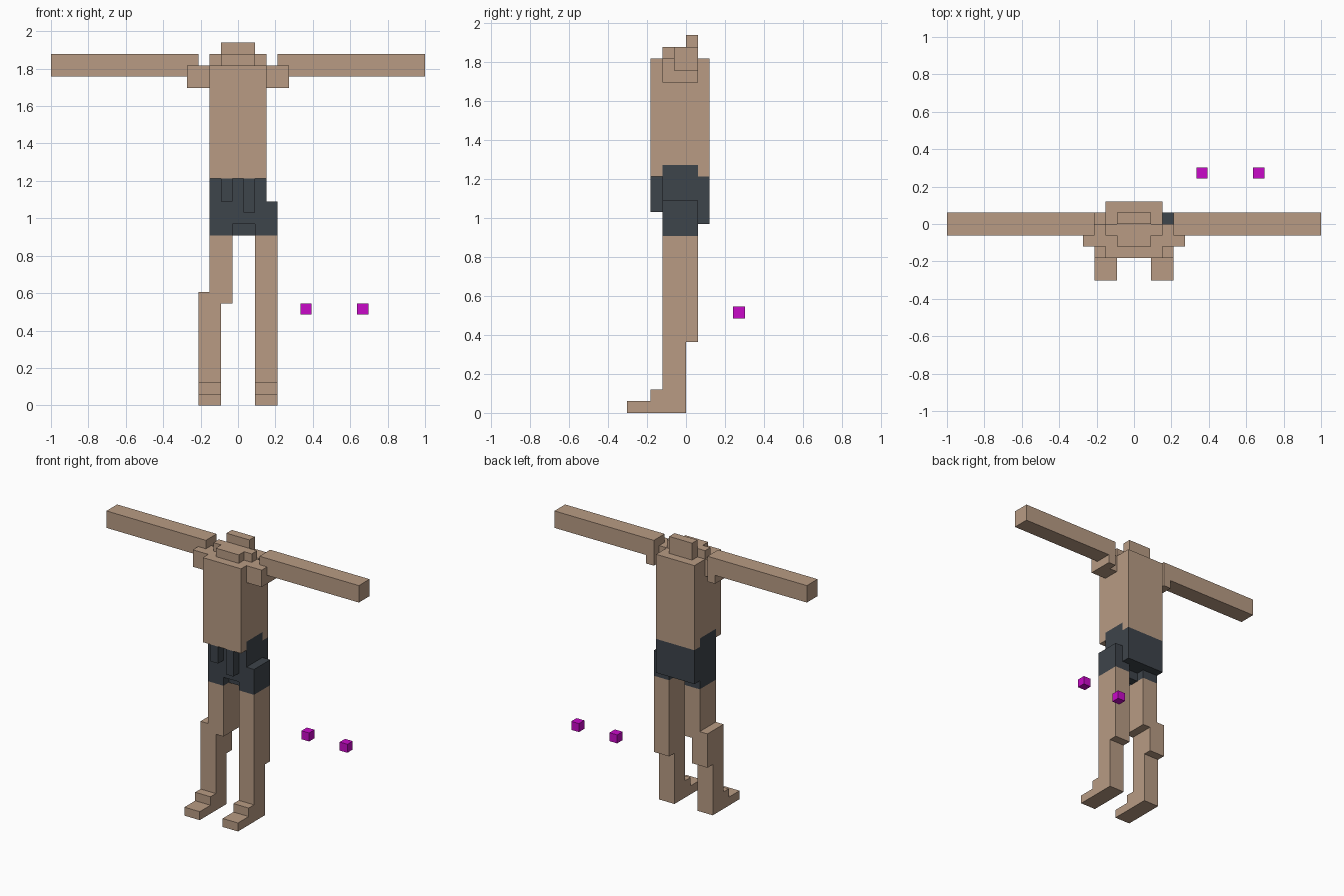
import bpy
import bmesh

cube = bpy.data.objects.get("Cube")
if cube:
    bpy.data.objects.remove(cube, do_unlink=True)

U = 2 / 33  # edge of one block


def material(name, rgb):
    m = bpy.data.materials.new(name)
    m.use_nodes = True
    m.diffuse_color = (*rgb, 1)
    m.node_tree.nodes["Principled BSDF"].inputs["Base Color"].default_value = (*rgb, 1)
    return m


SKIN = material("tan skin", (0.48, 0.33, 0.23))
CLOTH = material("dark cloth", (0.048, 0.058, 0.07))
MARK = material("magenta marker", (0.58, 0.003, 0.58))


def part(name, mat, *boxes):
    """Build one object from boxes given as x, y and z ranges in blocks."""
    bm = bmesh.new()
    for ranges in boxes:
        verts = bmesh.ops.create_cube(bm, size=1)["verts"]
        for v in verts:
            for i, (lo, hi) in enumerate(ranges):
                v.co[i] = U * (hi if v.co[i] > 0 else lo)
    mesh = bpy.data.meshes.new(name)
    bm.to_mesh(mesh)
    bm.free()
    mesh.materials.append(mat)
    obj = bpy.data.objects.new(name, mesh)
    bpy.context.collection.objects.link(obj)
    return obj


def span(side, lo, hi):
    """x range on one side of the body."""
    return tuple(sorted((side * lo, side * hi)))


BODY = (-2.5, 2.5)

# Torso with its front and back hem hanging over the waist
part("torso", SKIN,
     (BODY, (-3, 2), (21, 30)),
     (BODY, (-3, -2), (20, 21)),
     (BODY, (1, 2), (20, 21)))

# Head
part("head", SKIN,
     ((-1.5, 1.5), (-2, 1), (30, 31)),
     ((-1.5, 1.5), (0, 1), (31, 32)))

# Shorts: hips, seat, legs and crotch
part("shorts", CLOTH,
     (BODY, (-2, 1), (16, 21)),
     (BODY, (1, 2), (16, 20)),
     ((2.5, 3.5), (-2, 1), (16, 18)),
     ((1.5, 3.5), (-2, 1), (15, 16)),
     ((-2.5, -0.5), (-2, 1), (15, 16)),
     ((-0.5, 1.5), (-1, 0), (15, 16)))
part("drawstrings", CLOTH,
     ((-1.5, -0.5), (-3, -2), (18, 20)),
     ((0.5, 1.5), (-3, -2), (17, 20)))

# Paired parts
for side, label in ((1, "left"), (-1, "right")):
    part(label + "_ear", SKIN, (span(side, 1.5, 2.5), (-1, 0), (30, 31)))
    part(label + "_shoulder", SKIN,
         (span(side, 2.5, 3.5), (-2, 0), (28, 30)),
         (span(side, 3.5, 4.5), (-2, -1), (28, 30)),
         (span(side, 3.5, 4.5), (-1, 1), (28, 29)))
    part(label + "_arm", SKIN, (span(side, 3.5, 16.5), (-1, 1), (29, 31)))
    leg_x = span(side, 1.5, 3.5)
    part(label + "_lower_leg", SKIN,
         (leg_x, (-2, 1), (6, 9)),
         (leg_x, (-2, 0), (0, 6)))
    part(label + "_foot", SKIN,
         (leg_x, (-5, -2), (0, 1)),
         (leg_x, (-3, -2), (1, 2)))

# The right thigh sits one block further in than its shin
part("left_thigh", SKIN, ((1.5, 3.5), (-2, 1), (9, 15)))
part("right_thigh", SKIN, ((-2.5, -0.5), (-2, 1), (9, 15)))
part("right_knee", SKIN, ((-3.5, -2.5), (-2, 1), (9, 10)))

# Loose marker blocks
for name, x in (("inner_marker", 5.5), ("outer_marker", 10.5)):
    part(name, MARK, ((x, x + 1), (4, 5), (8, 9)))
